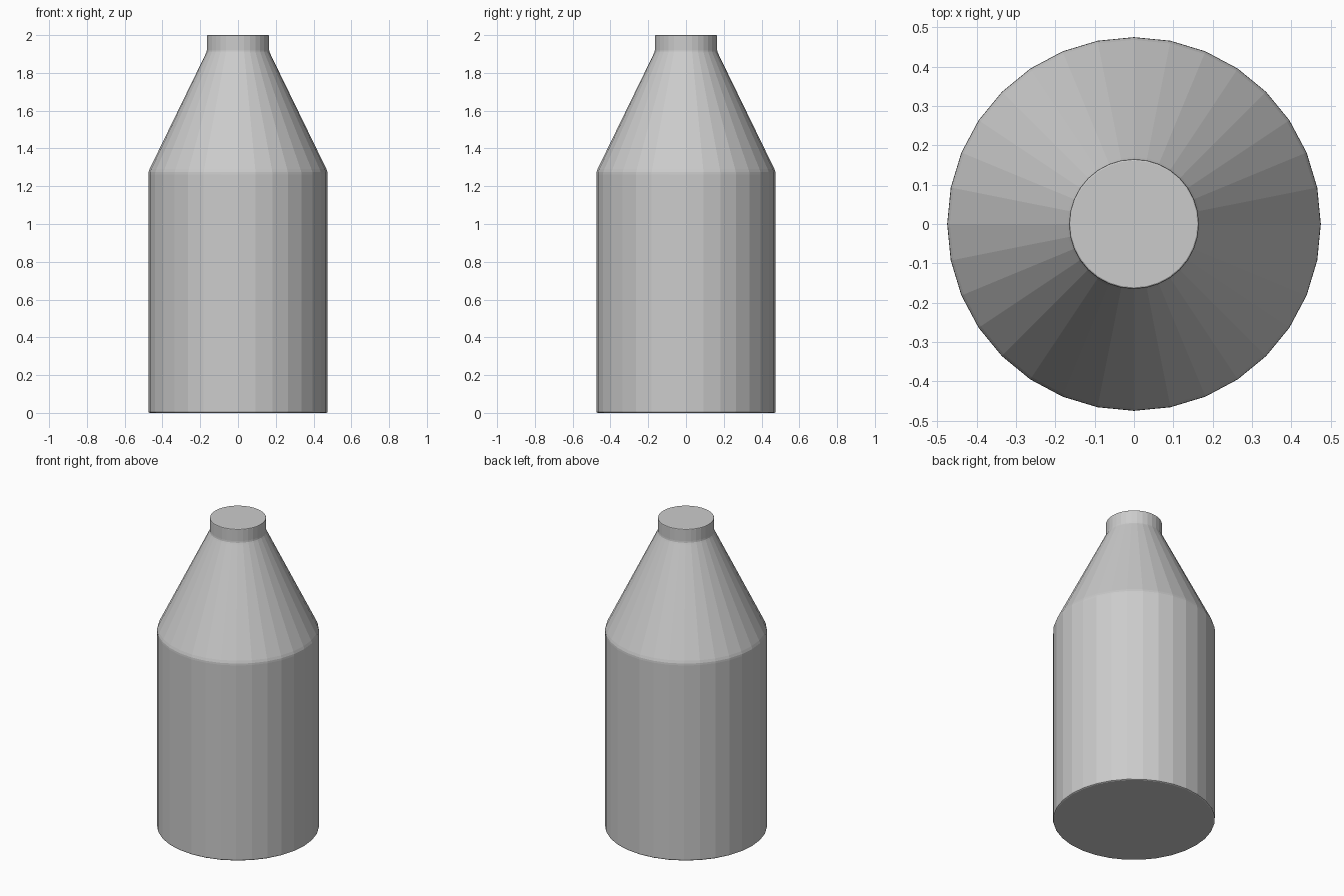
import bpy, bmesh
from math import sin, cos, pi

if "Cube" in bpy.data.objects:
    bpy.data.objects.remove(bpy.data.objects["Cube"])

SIDES = 32


def lathe(name, profile):
    """Capped solid of revolution from (radius, height) pairs."""
    bm = bmesh.new()
    rings = [[bm.verts.new((r * sin(2 * pi * i / SIDES), r * cos(2 * pi * i / SIDES), z))
              for i in range(SIDES)] for r, z in profile]
    for low, high in zip(rings, rings[1:]):
        for i in range(SIDES):
            j = (i + 1) % SIDES
            bm.faces.new((low[i], low[j], high[j], high[i]))
    bm.faces.new(rings[0])
    bm.faces.new(rings[-1])
    bmesh.ops.recalc_face_normals(bm, faces=bm.faces[:])
    mesh = bpy.data.meshes.new(name)
    bm.to_mesh(mesh)
    bm.free()
    obj = bpy.data.objects.new(name, mesh)
    bpy.context.collection.objects.link(obj)
    return obj


# Bottle: softened base, straight body, rounded shoulder, cone, short capped neck
lathe("bottle", [
    (0.468, 0.0), (0.473, 0.003), (0.475, 0.009),
    (0.475, 1.263), (0.474, 1.275), (0.468, 1.291),
    (0.170, 1.903), (0.166, 1.912), (0.165, 1.922),
    (0.165, 1.994), (0.164, 1.998), (0.161, 2.0),
])
